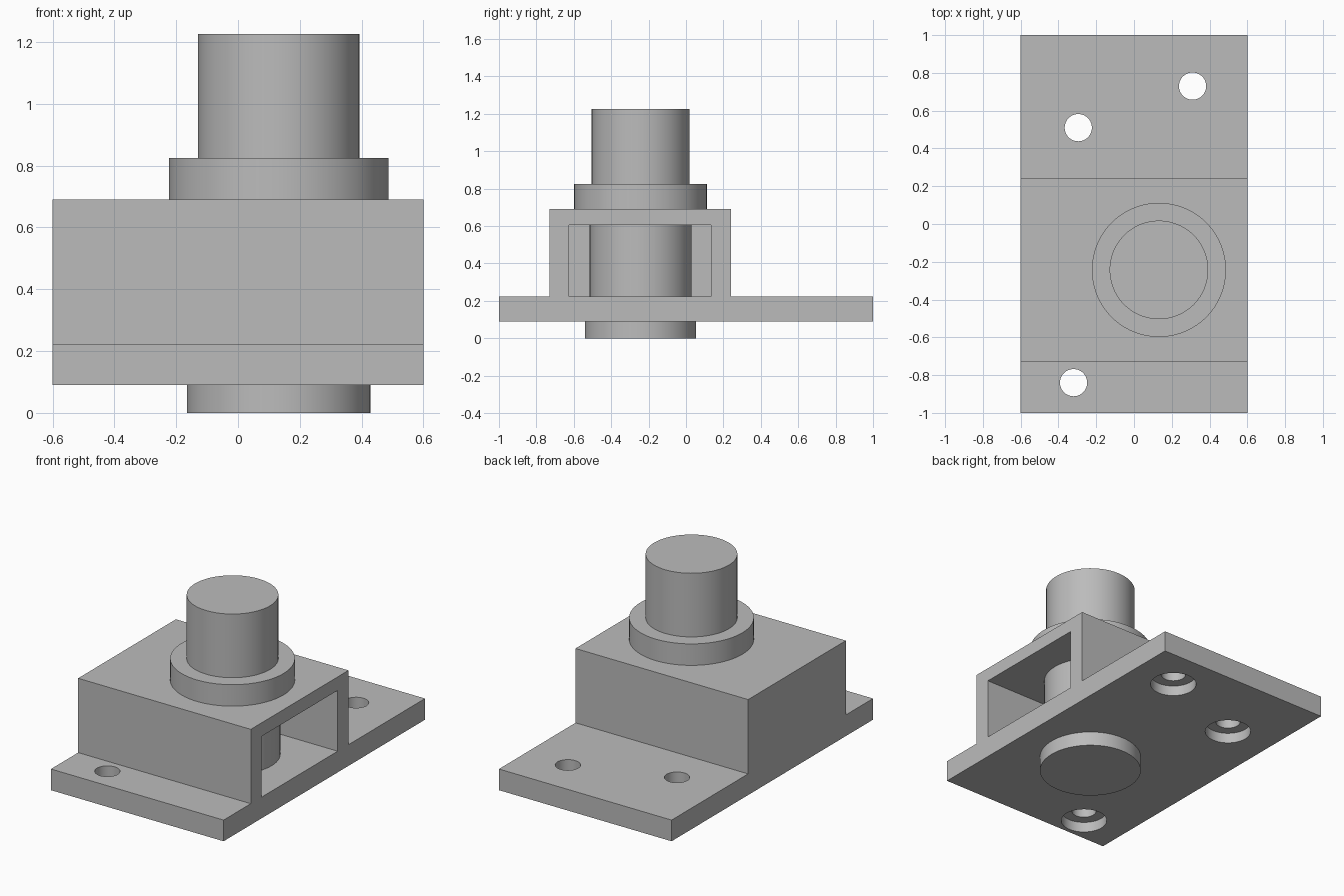
import bpy, bmesh, math
from mathutils import Vector, Matrix

cube = bpy.data.objects.get("Cube")
if cube:
    bpy.data.objects.remove(cube, do_unlink=True)

grey = bpy.data.materials.new("machined grey")
grey.use_nodes = True
COLOUR = (0.5, 0.5, 0.5, 1)
grey.diffuse_color = COLOUR
grey.node_tree.nodes["Principled BSDF"].inputs["Base Color"].default_value = COLOUR

SEGMENTS = 96
BASE_Z, FLANGE_Z, HOUSING_Z = 0.09, 0.223, 0.69


def make_object(name, bm):
    bmesh.ops.recalc_face_normals(bm, faces=bm.faces)
    mesh = bpy.data.meshes.new(name)
    bm.to_mesh(mesh)
    bm.free()
    mesh.materials.append(grey)
    obj = bpy.data.objects.new(name, mesh)
    bpy.context.collection.objects.link(obj)
    return obj


def extrude_x(name, profile, x0, x1):
    """Extrude a closed (y, z) profile along x."""
    bm = bmesh.new()
    face = bm.faces.new([bm.verts.new((x0, y, z)) for y, z in profile])
    grown = bmesh.ops.extrude_face_region(bm, geom=[face])["geom"]
    moved = [v for v in grown if isinstance(v, bmesh.types.BMVert)]
    bmesh.ops.translate(bm, verts=moved, vec=(x1 - x0, 0, 0))
    return make_object(name, bm)


def lathe(name, x, y, profile):
    """Spin an (r, z) profile, starting and ending on the axis."""
    bm = bmesh.new()
    verts = [bm.verts.new((x + r, y, z)) for r, z in profile]
    edges = [bm.edges.new(pair) for pair in zip(verts, verts[1:])]
    bmesh.ops.spin(bm, geom=verts + edges, cent=(x, y, 0), axis=(0, 0, 1),
                   angle=math.tau, steps=SEGMENTS)
    bmesh.ops.remove_doubles(bm, verts=bm.verts, dist=1e-4)
    return make_object(name, bm)


def cut(target, cutter):
    mod = target.modifiers.new("cut", "BOOLEAN")
    mod.operation = "DIFFERENCE"
    mod.solver = "EXACT"
    mod.object = cutter
    bpy.context.view_layer.objects.active = target
    bpy.ops.object.modifier_apply(modifier=mod.name)
    bpy.data.objects.remove(cutter, do_unlink=True)


def smooth(obj):
    bpy.ops.object.select_all(action="DESELECT")
    obj.select_set(True)
    bpy.context.view_layer.objects.active = obj
    bpy.ops.object.shade_smooth_by_angle(angle=math.radians(30))


# Flanged base and housing in one stepped section
body = extrude_x("flanged_housing", [
    (-1, BASE_Z), (1, BASE_Z), (1, FLANGE_Z), (0.24, FLANGE_Z),
    (0.24, HOUSING_Z), (-0.73, HOUSING_Z), (-0.73, FLANGE_Z), (-1, FLANGE_Z),
], -0.6, 0.6)

# Pocket open on one side only
cut(body, extrude_x("pocket_cutter", [
    (-0.625, FLANGE_Z), (0.133, FLANGE_Z), (0.133, 0.605), (-0.625, 0.605),
], -0.5, 0.7))

# Counterbored mounting holes
for x, y in [(0.31, 0.73), (-0.295, 0.51), (-0.32, -0.84)]:
    cut(body, lathe("hole_cutter", x, y, [
        (0, 0), (0.134, 0), (0.134, BASE_Z + 0.065),
        (0.072, BASE_Z + 0.065), (0.072, 0.3), (0, 0.3)]))
smooth(body)

# Stepped shaft: lower boss, core inside the pocket, collar and top pin
shaft = lathe("stepped_shaft", 0.132, -0.243, [
    (0, 0), (0.297, 0), (0.297, BASE_Z + 0.01), (0.272, BASE_Z + 0.01),
    (0.272, HOUSING_Z - 0.01), (0.355, HOUSING_Z - 0.01), (0.355, 0.825),
    (0.261, 0.825), (0.261, 1.225), (0, 1.225)])
smooth(shaft)
